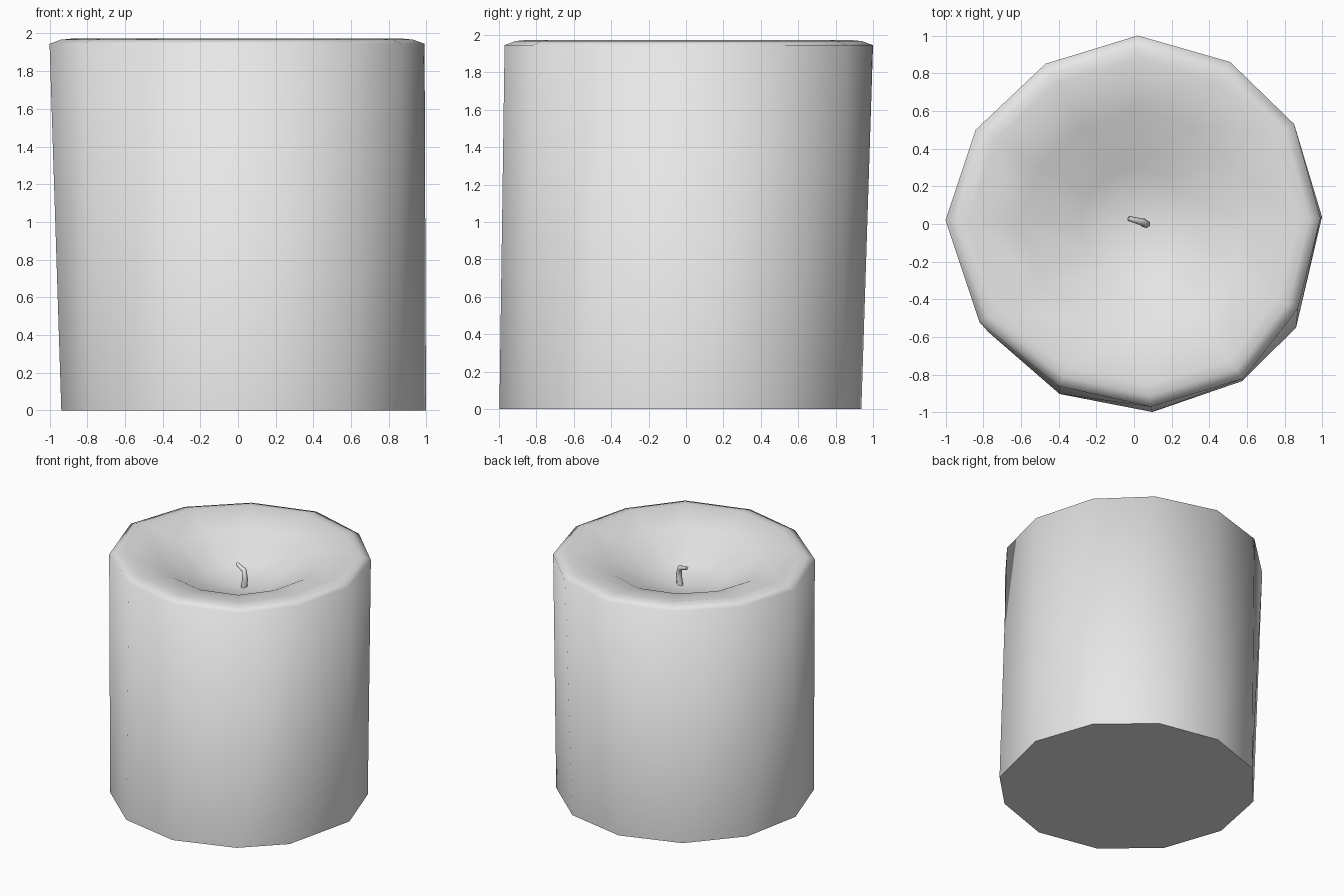
import bpy, bmesh, math
from mathutils import Vector

cube = bpy.data.objects.get("Cube")
if cube:
    bpy.data.objects.remove(cube, do_unlink=True)

wax = bpy.data.materials.new("pale_grey_wax")
wax.use_nodes = True
wax.diffuse_color = (0.8, 0.8, 0.8, 1)
wax.node_tree.nodes["Principled BSDF"].inputs["Base Color"].default_value = (0.8, 0.8, 0.8, 1)


def loft(name, rings, cap_end=None):
    """Skin a stack of rings, cap the start, and close the end on a point or a flat cap."""
    bm = bmesh.new()
    loops = [[bm.verts.new(p) for p in ring] for ring in rings]
    n = len(loops[0])
    for a, b in zip(loops, loops[1:]):
        for i in range(n):
            j = (i + 1) % n
            bm.faces.new((a[i], a[j], b[j], b[i]))
    bm.faces.new(loops[0][::-1])
    if cap_end:
        tip = bm.verts.new(cap_end)
        for i in range(n):
            bm.faces.new((loops[-1][i], loops[-1][(i + 1) % n], tip))
    else:
        bm.faces.new(loops[-1])
    bmesh.ops.recalc_face_normals(bm, faces=bm.faces)
    mesh = bpy.data.meshes.new(name)
    bm.to_mesh(mesh)
    bm.free()
    obj = bpy.data.objects.new(name, mesh)
    bpy.context.collection.objects.link(obj)
    mesh.materials.append(wax)
    bpy.ops.object.select_all(action='DESELECT')
    obj.select_set(True)
    bpy.context.view_layer.objects.active = obj
    bpy.ops.object.shade_smooth_by_angle(angle=math.radians(78))
    return obj


# Candle body: slightly leaning twelve-sided column with a melted bowl on top
SIDES = 12
outline = [(0.99, 0.03), (0.85, 0.53), (0.51, 0.86), (0.02, 1.0),
           (-0.47, 0.85), (-0.84, 0.5), (-1.0, 0.02), (-0.82, -0.52),
           (-0.4, -0.86), (0.09, -0.97), (0.58, -0.82), (0.87, -0.45)]
base = []
for i in range(SIDES):
    a = math.radians(4 + 360 / SIDES * i)
    base.append(Vector((0.03 + 0.97 * math.cos(a), -0.03 + 0.97 * math.sin(a), 0)))
base[-1] = Vector((0.86, -0.55, 0))

# Scale of the outline and height, from the outer rim in to the bowl floor
profile = [(1.0, 1.945), (0.94, 1.967), (0.88, 1.973), (0.6, 1.91), (0.3, 1.755)]
rings = [base] + [[(x * s, y * s, z) for x, y in outline] for s, z in profile]
loft("candle_body", rings, (0.02, 0.0, 1.7))

# Wick: thin bent stem
path = [Vector(p) for p in ((0.045, 0.01, 1.68), (0.065, 0.0, 1.78),
                            (0.05, 0.008, 1.845), (-0.03, 0.03, 1.87))]
radii = (0.024, 0.022, 0.02, 0.013)
wick_rings = []
for k, (p, r) in enumerate(zip(path, radii)):
    tangent = path[min(k + 1, 3)] - path[max(k - 1, 0)]
    side = Vector((0, 1, 0))
    side = (side - side.project(tangent)).normalized()
    across = tangent.normalized().cross(side)
    wick_rings.append([p + r * (math.cos(t) * side + math.sin(t) * across)
                       for t in (math.tau * i / 6 for i in range(6))])
loft("wick", wick_rings)
